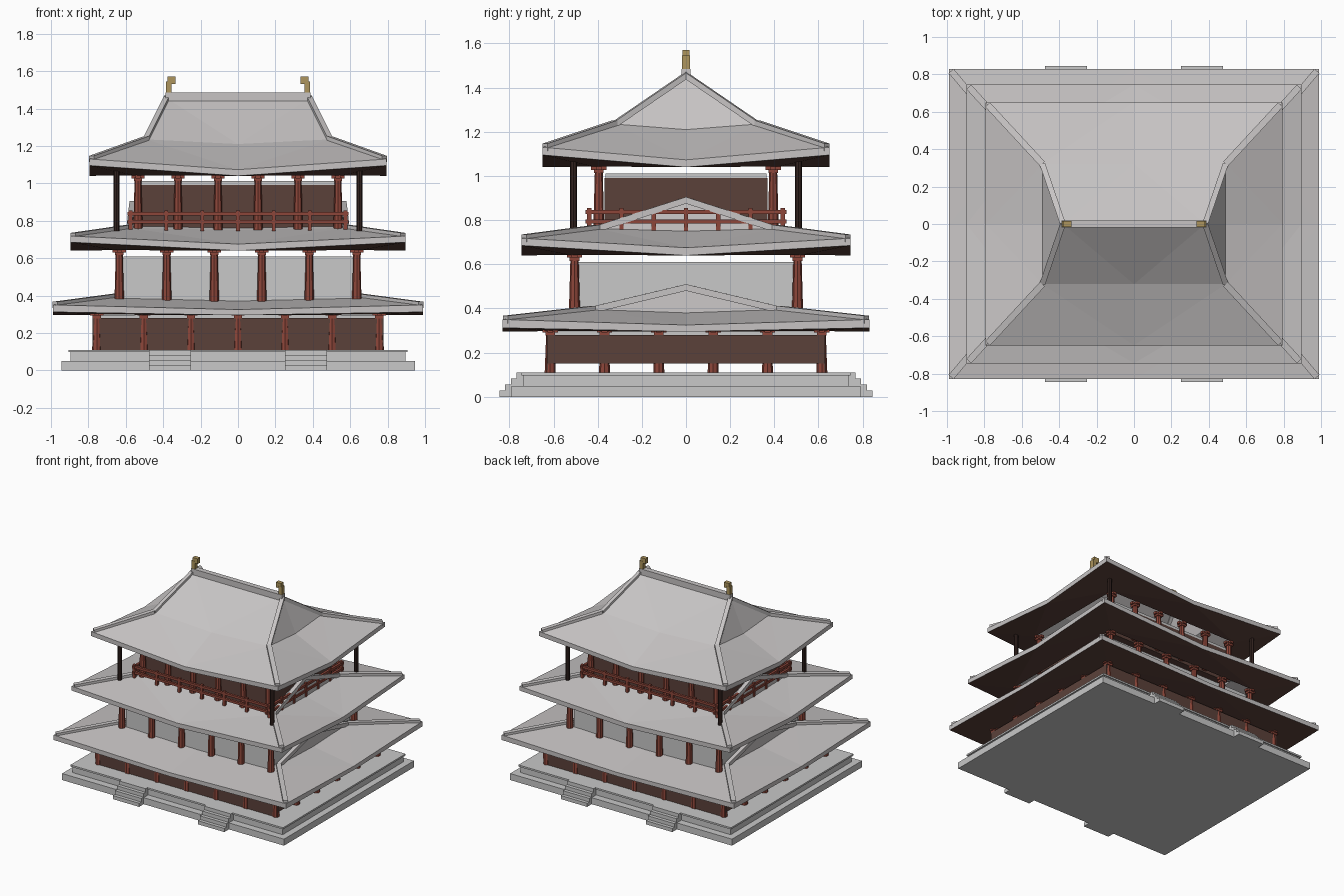
import bpy, bmesh, math
from mathutils import Vector

cube = bpy.data.objects.get("Cube")
if cube:
    bpy.data.objects.remove(cube, do_unlink=True)


def material(name, rgb):
    m = bpy.data.materials.new(name)
    m.diffuse_color = (*rgb, 1)
    m.use_nodes = True
    m.node_tree.nodes["Principled BSDF"].inputs["Base Color"].default_value = (*rgb, 1)
    return m


STONE = material("pale_stone", (.58, .58, .58))
TILE = material("roof_grey", (.57, .55, .55))
RED = material("column_red", (.27, .062, .042))
BROWN = material("wall_brown", (.105, .053, .042))
DARK = material("post_dark_brown", (.034, .017, .014))
GOLD = material("finial_gold", (.42, .30, .11))


def finish(name, bm, *mats):
    mesh = bpy.data.meshes.new(name)
    bm.to_mesh(mesh)
    bm.free()
    for m in mats:
        mesh.materials.append(m)
    ob = bpy.data.objects.new(name, mesh)
    bpy.context.collection.objects.link(ob)
    return ob


def add_box(bm, x0, x1, y0, y1, z0, z1):
    vs = bmesh.ops.create_cube(bm, size=1)["verts"]
    for v in vs:
        v.co = Vector(((x0 + x1) / 2 + v.co.x * (x1 - x0),
                       (y0 + y1) / 2 + v.co.y * (y1 - y0),
                       (z0 + z1) / 2 + v.co.z * (z1 - z0)))


def block(name, hx, hy, z0, z1, mat):
    bm = bmesh.new()
    add_box(bm, -hx, hx, -hy, hy, z0, z1)
    return finish(name, bm, mat)


def add_shaft(bm, x, y, z0, z1, r0, r1):
    vs = bmesh.ops.create_cone(bm, cap_ends=True, segments=8, radius1=r0,
                               radius2=r1, depth=z1 - z0)["verts"]
    bmesh.ops.translate(bm, verts=vs, vec=(x, y, (z0 + z1) / 2))


def spread(half, n):
    return [-half + 2 * half * i / (n - 1) for i in range(n)]


def columns(name, spots, z0, z1, r):
    # tapered shaft with a crossed bracket on top
    bm = bmesh.new()
    for x, y in spots:
        add_shaft(bm, x, y, z0, z1 - .01, r, r * .7)
        add_box(bm, x - .035, x + .035, y - .013, y + .013, z1 - .018, z1)
        add_box(bm, x - .013, x + .013, y - .035, y + .035, z1 - .018, z1)
        add_box(bm, x - .022, x + .022, y - .022, y + .022, z1 - .032, z1 - .014)
    return finish(name, bm, RED)


def ring(bm, x, y, z_corner, z_mid):
    # eight points: corners alternating with the middles of the sides
    pts = [(-x, -y), (0, -y), (x, -y), (x, 0), (x, y), (0, y), (-x, y), (-x, 0)]
    return [bm.verts.new((px, py, z_mid if i % 2 else z_corner))
            for i, (px, py) in enumerate(pts)]


def add_strip(bm, a, b, w, h):
    # slanted ridge tile bar from a to b
    a, b = Vector(a), Vector(b)
    side = (b - a).cross(Vector((0, 0, 1))).normalized() * w / 2
    up = Vector((0, 0, h))
    ends = [[bm.verts.new(p + s + u) for s, u in
             ((-side, -up), (side, -up), (side, up), (-side, up))] for p in (a, b)]
    for i in range(4):
        j = (i + 1) % 4
        bm.faces.new((ends[0][i], ends[0][j], ends[1][j], ends[1][i]))
    bm.faces.new(ends[0][::-1])
    bm.faces.new(ends[1])


def roof(name, eave, inner, brk, ridge, z_bottom, z_eave, z_break, z_ridge):
    # soffit, fascia, lower slope and upper slope; pairs are (corner, middle)
    bm = bmesh.new()
    loops = [ring(bm, *inner, z_bottom[1] + .003, z_bottom[1] + .003),
             ring(bm, *eave, *z_bottom), ring(bm, *eave, *z_eave),
             ring(bm, *brk, *z_break), ring(bm, ridge, 0, z_ridge, z_ridge)]
    for k in range(len(loops) - 1):
        lo, hi = loops[k], loops[k + 1]
        for i in range(8):
            j = (i + 1) % 8
            f = bm.faces.new((lo[i], lo[j], hi[j], hi[i]))
            f.material_index = 1 if k == 0 else 0
    bmesh.ops.remove_doubles(bm, verts=bm.verts[:], dist=.0005)
    bmesh.ops.triangulate(bm, faces=bm.faces[:])
    finish(name, bm, TILE, BROWN)
    # hip ridges
    bm = bmesh.new()
    for sx in (-1, 1):
        for sy in (-1, 1):
            e = (sx * (eave[0] - .012), sy * (eave[1] - .012), z_eave[0])
            m = (sx * brk[0], sy * brk[1], z_break[0])
            add_strip(bm, e, m, .035, .017)
            add_strip(bm, m, (sx * ridge, 0, z_ridge), .03, .015)
    bmesh.ops.recalc_face_normals(bm, faces=bm.faces[:])
    finish(name + "_hips", bm, TILE)


# stone platform
block("platform_lower", .945, .79, 0, .05, STONE)
block("platform_upper", .895, .735, .05, .097, STONE)
block("platform_lip", .905, .745, .097, .11, STONE)

# front and back stairs
bm = bmesh.new()
for x in (-.3625, .3625):
    for s in (-1, 1):
        for i in range(4):
            ys = sorted((s * .7, s * (.845 - .026 * i)))
            add_box(bm, x - .1125, x + .1125, *ys, .0275 * i, .0275 * (i + 1))
finish("stairs", bm, STONE)

# ground storey
bm = bmesh.new()
for s in (-1, 1):
    add_box(bm, -.775, .775, *sorted((s * .61, s * .629)), .11, .28)
    add_box(bm, *sorted((s * .75, s * .779)), -.629, .629, .15, .28)
finish("ground_walls", bm, BROWN)
block("ground_ceiling", .74, .6, .28, .295, STONE)
spots = [(x, s * .615) for x in spread(.755, 7) for s in (-1, 1)]
spots += [(s * .755, y) for y in spread(.615, 6)[1:-1] for s in (-1, 1)]
columns("ground_columns", spots, .11, .31, .025)
roof("lower_roof", (.99, .83), (.72, .57), (.64, .42), .632,
     (.312, .295), (.35, .325), (.395, .38), .495)

# middle storey
block("middle_walls", .612, .49, .33, .61, STONE)
columns("middle_columns", [(x, s * .505) for x in spread(.635, 6) for s in (-1, 1)],
        .36, .648, .026)
roof("middle_roof", (.895, .745), (.66, .53), (.58, .4), .565,
     (.685, .64), (.718, .675), (.762, .75), .89)

# top storey
block("top_walls", .54, .37, .74, .99, BROWN)
block("top_wall_cap", .535, .365, .99, 1.012, STONE)
columns("top_columns", [(x, s * .395) for x in spread(.535, 6) for s in (-1, 1)],
        .75, 1.045, .025)
bm = bmesh.new()
for sx in (-1, 1):
    for sy in (-1, 1):
        add_shaft(bm, sx * .65, sy * .51, .73, 1.08, .016, .016)
finish("corner_posts", bm, DARK)
roof("top_roof", (.795, .65), (.56, .42), (.49, .322), .38,
     (1.095, 1.04), (1.13, 1.073), (1.235, 1.21), 1.455)

# balcony railing
bm = bmesh.new()
for s in (-1, 1):
    for z0, z1 in ((.785, .803), (.828, .846)):
        add_box(bm, -.59, .59, s * .438 - .009, s * .438 + .009, z0, z1)
        add_box(bm, s * .575 - .009, s * .575 + .009, -.455, .455, z0, z1)
    for x in spread(.575, 7):
        add_box(bm, x - .01, x + .01, s * .438 - .01, s * .438 + .01, .745, .855)
    for y in spread(.438, 7):
        add_box(bm, s * .575 - .01, s * .575 + .01, y - .01, y + .01, .75, .855)
finish("railing", bm, RED)

# ridge beam and its hooked end ornaments
block("ridge_beam", .388, .02, 1.44, 1.485, TILE)
bm = bmesh.new()
for s in (-1, 1):
    add_box(bm, *sorted((s * .355, s * .386)), -.017, .017, 1.47, 1.545)
    add_box(bm, *sorted((s * .333, s * .376)), -.016, .016, 1.53, 1.57)
finish("ridge_finials", bm, GOLD)
